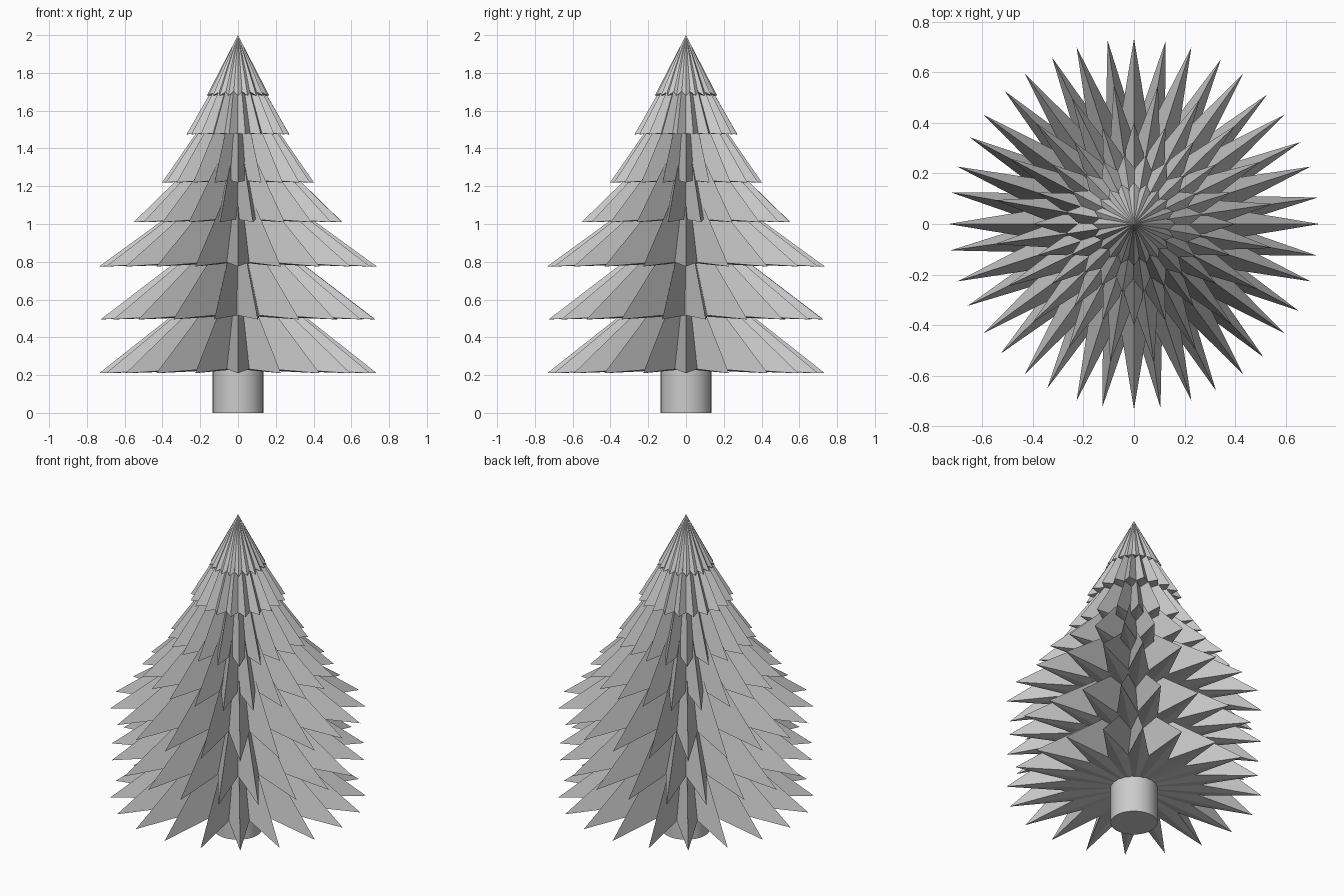
import bpy, bmesh
from math import sin, cos, pi, radians

if "Cube" in bpy.data.objects:
    bpy.data.objects.remove(bpy.data.objects["Cube"])

POINTS = 20


def star_tier(name, r_out, r_in, z_base, z_apex, turn, lift):
    """Pointed cone with a star-shaped base, closed underneath."""
    bm = bmesh.new()
    apex = bm.verts.new((0, 0, z_apex))
    centre = bm.verts.new((0, 0, z_base + lift))
    ring = []
    for i in range(POINTS * 2):
        a = radians(turn) + i * pi / POINTS
        r, z = (r_in, z_base + lift) if i % 2 else (r_out, z_base)
        ring.append(bm.verts.new((r * cos(a), r * sin(a), z)))
    for i, v in enumerate(ring):
        w = ring[(i + 1) % len(ring)]
        bm.faces.new((v, w, apex))
        bm.faces.new((w, v, centre))
    mesh = bpy.data.meshes.new(name)
    bm.to_mesh(mesh)
    bm.free()
    obj = bpy.data.objects.new(name, mesh)
    bpy.context.collection.objects.link(obj)
    return obj


# Branch tiers, bottom to top: tip radius, valley radius, base z, apex z, turn, valley lift
A, B = 0, -9.8
tiers = [
    (0.735, 0.38, 0.21, 0.79, A, 0.022),
    (0.735, 0.38, 0.495, 1.05, B, 0.022),
    (0.735, 0.38, 0.775, 1.31, A, 0.022),
    (0.558, 0.32, 1.01, 1.55, B, 0.015),
    (0.402, 0.27, 1.22, 1.80, A, 0.01),
    (0.275, 0.22, 1.475, 1.95, B, 0.005),
    (0.165, 0.14, 1.68, 2.00, A, 0.02),
]
for i, t in enumerate(tiers):
    star_tier(f"branch_tier_{i + 1}", *t)

# Trunk
bpy.ops.mesh.primitive_cylinder_add(vertices=32, radius=0.135, depth=0.5,
                                    location=(0, 0, 0.25))
bpy.context.object.name = "trunk"
bpy.ops.object.shade_smooth_by_angle(angle=radians(30))
